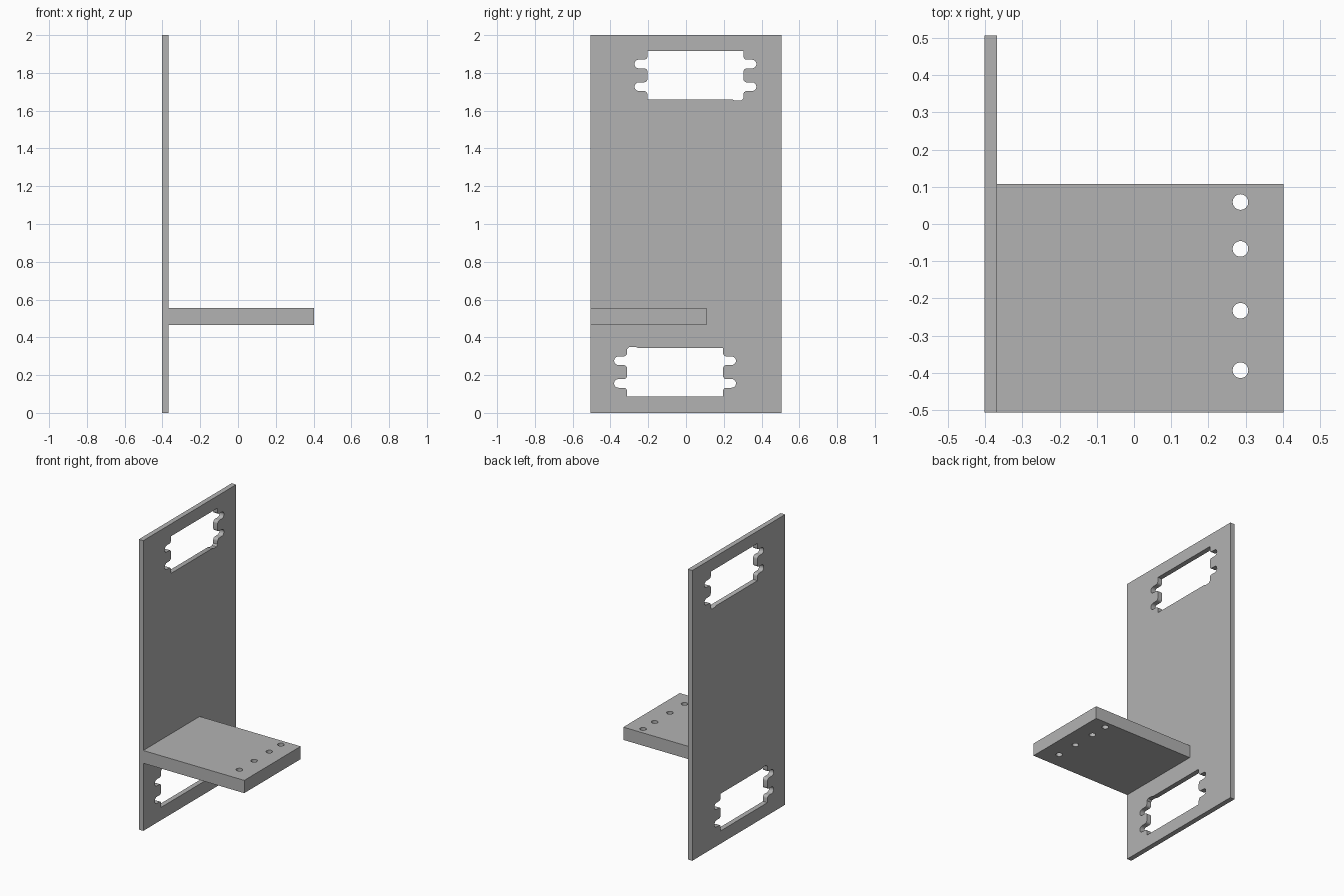
import bpy, bmesh
from math import sin, cos, pi, radians
from mathutils import Vector

cube = bpy.data.objects.get("Cube")
if cube:
    bpy.data.objects.remove(cube, do_unlink=True)

grey = bpy.data.materials.new("plain grey")
grey.use_nodes = True
colour = (0.45, 0.45, 0.45, 1)
grey.diffuse_color = colour
grey.node_tree.nodes["Principled BSDF"].inputs["Base Color"].default_value = colour


def prism(name, outline, depth):
    """Solid made by sweeping a closed outline of 3D points along depth."""
    bm = bmesh.new()
    face = bm.faces.new([bm.verts.new(p) for p in outline])
    swept = bmesh.ops.extrude_face_region(bm, geom=[face])["geom"]
    moved = [g for g in swept if isinstance(g, bmesh.types.BMVert)]
    bmesh.ops.translate(bm, verts=moved, vec=Vector(depth))
    bmesh.ops.recalc_face_normals(bm, faces=bm.faces)
    mesh = bpy.data.meshes.new(name)
    bm.to_mesh(mesh)
    bm.free()
    mesh.materials.append(grey)
    obj = bpy.data.objects.new(name, mesh)
    bpy.context.collection.objects.link(obj)
    return obj


def cut(obj, cutter):
    """Subtract the cutter and discard it."""
    cutter.hide_render = True
    mod = obj.modifiers.new("cut", "BOOLEAN")
    mod.operation = "DIFFERENCE"
    mod.solver = "EXACT"
    mod.object = cutter
    bpy.context.view_layer.objects.active = obj
    bpy.ops.object.modifier_apply(modifier=mod.name)
    bpy.data.objects.remove(cutter, do_unlink=True)


def arc(cx, cy, r, start, end, steps):
    turn = [radians(start + (end - start) * i / steps) for i in range(steps + 1)]
    return [(cx + r * cos(a), cy + r * sin(a)) for a in turn]


def window_outline():
    """Rectangle with two rounded, flared slots at each end and one small lip."""
    w, h, slot, r, flare, tip = 0.254, 0.128, 0.06, 0.023, 0.018, 0.3225
    side = []
    for c in (-slot, slot):
        side += arc(w + flare, c - r - flare, flare, 180, 90, 6)
        side += arc(tip - r, c, r, -90, 90, 12)
        side += arc(w + flare, c + r + flare, flare, 270, 180, 6)
    lip = [(w - 0.058, -h), (w - 0.045, -h - 0.006),
           (w - 0.012, -h - 0.006), (w, -h + 0.006)]
    right = lip + side + [(w, h)]
    left = [(-x, -y) for x, y in side] + [(-w, -h)]
    return right + [(-w, h)] + left


# Upright plate
x0, x1, x2, half = -0.402, -0.368, 0.402, 0.506
plate = prism("upright_plate",
              [(x0, -half, 0), (x0, half, 0), (x0, half, 2), (x0, -half, 2)],
              (x1 - x0, 0, 0))

# Two windows, the lower one turned half way round
for cy, cz, turn in ((0.05, 1.787, 1), (-0.058, 0.216, -1)):
    ring = [(x0 - 0.1, cy + turn * y, cz + turn * z) for y, z in window_outline()]
    cut(plate, prism("window_cutter", ring, (0.3, 0, 0)))

# Shelf standing out from the plate, flush with its front edge
low, high, back = 0.466, 0.554, 0.108
shelf = prism("shelf",
              [(x1, -half, low), (x2, -half, low), (x2, back, low), (x1, back, low)],
              (0, 0, high - low))

# Row of round holes near the free edge of the shelf
for y in (0.059, -0.067, -0.233, -0.393):
    ring = [(px, py, low - 0.1) for px, py in arc(0.286, y, 0.021, 0, 348.75, 31)]
    cut(shelf, prism("hole_cutter", ring, (0, 0, 0.3)))

# Smooth the curved walls, keep edges crisp
bpy.ops.object.select_all(action="DESELECT")
for obj in (plate, shelf):
    obj.select_set(True)
bpy.context.view_layer.objects.active = plate
bpy.ops.object.shade_smooth_by_angle(angle=radians(25))
